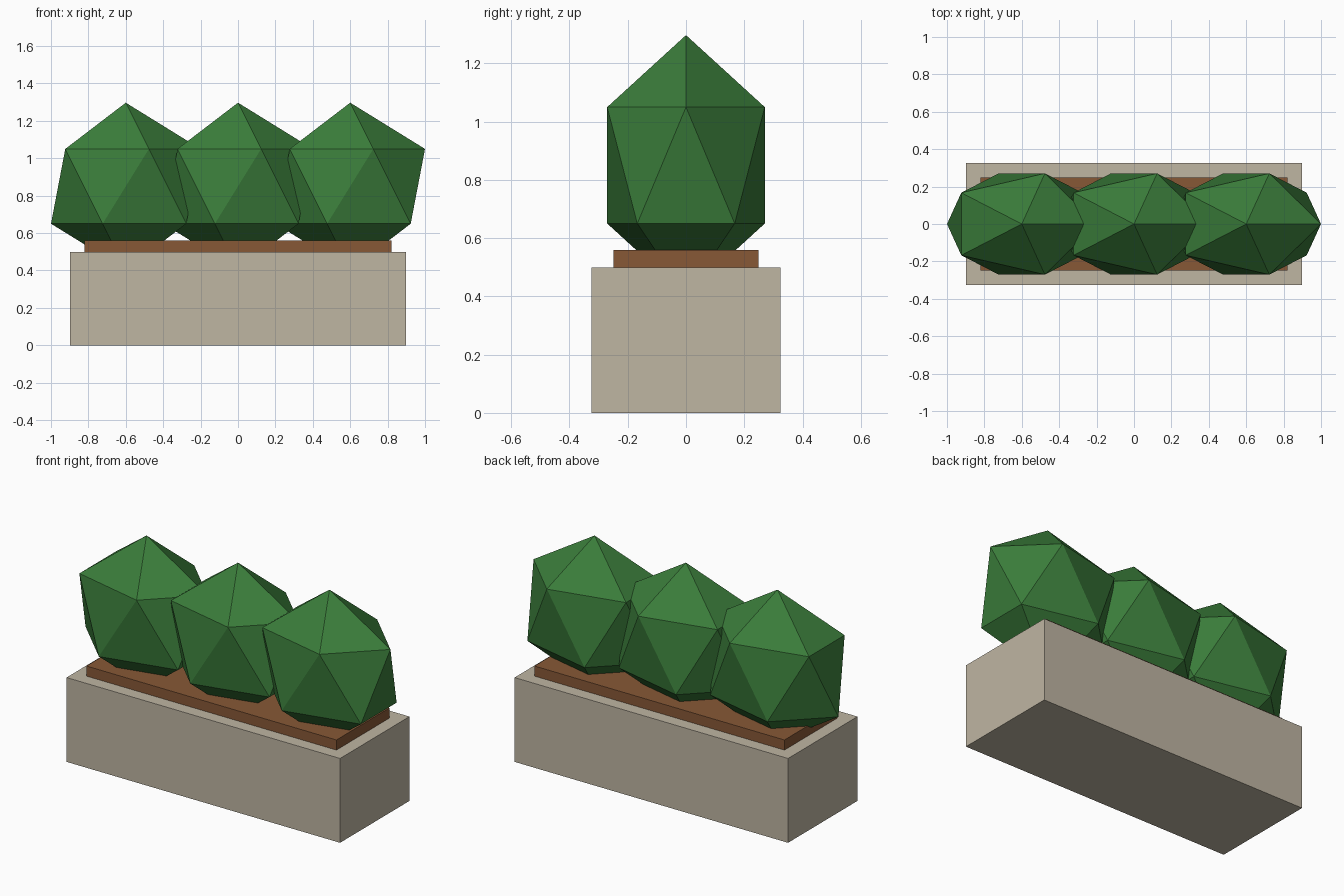
import bpy
import bmesh
from mathutils import Matrix, Vector

default_cube = bpy.data.objects.get("Cube")
if default_cube:
    bpy.data.objects.remove(default_cube, do_unlink=True)


def make_material(name, rgb):
    mat = bpy.data.materials.new(name)
    mat.use_nodes = True
    color = (*rgb, 1.0)
    mat.diffuse_color = color
    mat.node_tree.nodes["Principled BSDF"].inputs["Base Color"].default_value = color
    return mat


def add_object(name, bm, mat, location):
    mesh = bpy.data.meshes.new(name)
    bm.to_mesh(mesh)
    bm.free()
    mesh.materials.append(mat)
    obj = bpy.data.objects.new(name, mesh)
    obj.location = location
    bpy.context.collection.objects.link(obj)
    return obj


def add_box(name, size, bottom, mat):
    bm = bmesh.new()
    bmesh.ops.create_cube(bm, size=1, matrix=Matrix.Diagonal((*size, 1)))
    return add_object(name, bm, mat, Vector((0, 0, bottom + size[2] / 2)))


def add_shrub(name, x, mat):
    # Squashed icosahedron, pole up
    bm = bmesh.new()
    bmesh.ops.create_icosphere(bm, subdivisions=1, radius=1,
                               matrix=Matrix.Diagonal((0.447, 0.318, 0.447, 1)))
    return add_object(name, bm, mat, Vector((x, 0, 0.85)))


stone = make_material("warm stone", (0.52, 0.465, 0.365))
earth = make_material("brown earth", (0.242, 0.098, 0.037))
leaves = make_material("leaf green", (0.043, 0.205, 0.043))

# Planter box and raised soil bed
add_box("planter_box", (1.794, 0.65, 0.5), 0, stone)
add_box("soil", (1.64, 0.498, 0.1), 0.46, earth)

# Row of shrubs
for label, x in (("right", -0.6), ("middle", 0), ("left", 0.6)):
    add_shrub(f"shrub_{label}", x, leaves)
